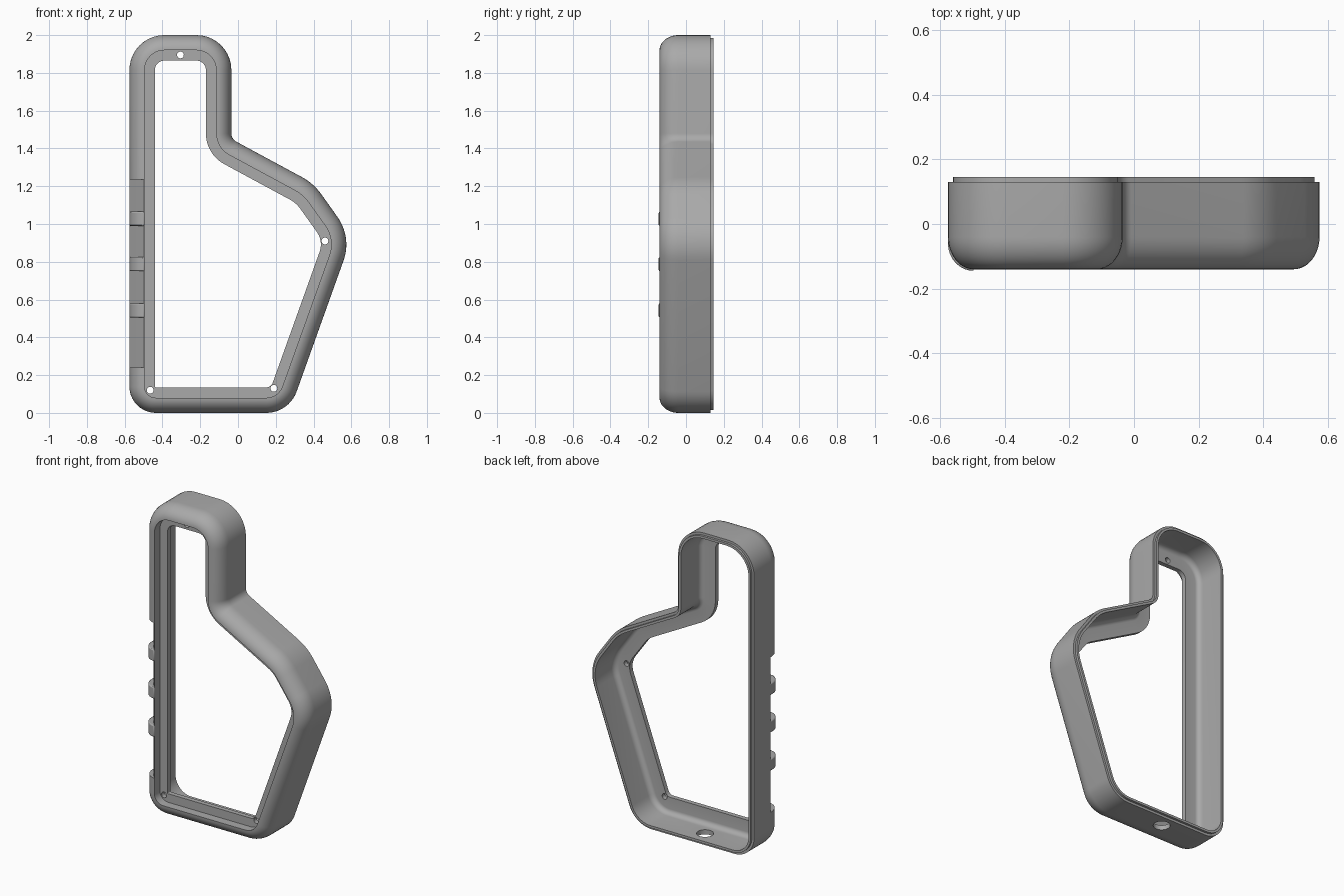
import bpy, bmesh
from math import atan2, sin, cos, tan, pi, radians
from mathutils import Vector, Matrix

cube = bpy.data.objects.get("Cube")
if cube:
    bpy.data.objects.remove(cube, do_unlink=True)

# Single grey plastic
grey = bpy.data.materials.new("grey plastic")
grey.use_nodes = True
GREY = (0.4, 0.4, 0.4, 1)
grey.diffuse_color = GREY
grey.node_tree.nodes["Principled BSDF"].inputs["Base Color"].default_value = GREY


def finish(name, bm):
    bmesh.ops.recalc_face_normals(bm, faces=bm.faces[:])
    mesh = bpy.data.meshes.new(name)
    bm.to_mesh(mesh)
    bm.free()
    mesh.materials.append(grey)
    obj = bpy.data.objects.new(name, mesh)
    bpy.context.collection.objects.link(obj)
    return obj


def activate(obj):
    bpy.ops.object.select_all(action='DESELECT')
    obj.select_set(True)
    bpy.context.view_layer.objects.active = obj


def smooth(obj):
    activate(obj)
    bpy.ops.object.shade_smooth_by_angle(angle=radians(30))


def prism(name, section, z0, z1):
    """Extrude an (x, y) section upward from z0 to z1."""
    bm = bmesh.new()
    face = bm.faces.new([bm.verts.new((x, y, z0)) for x, y in section])
    ext = bmesh.ops.extrude_face_region(bm, geom=[face])
    verts = [g for g in ext["geom"] if isinstance(g, bmesh.types.BMVert)]
    bmesh.ops.translate(bm, verts=verts, vec=(0, 0, z1 - z0))
    return finish(name, bm)


def cylinder(name, centre, radius, depth, rot_x):
    bm = bmesh.new()
    matrix = Matrix.Translation(centre) @ Matrix.Rotation(rot_x, 4, 'X')
    bmesh.ops.create_cone(bm, cap_ends=True, segments=24, radius1=radius,
                          radius2=radius, depth=depth, matrix=matrix)
    return finish(name, bm)


def cut(obj, cutter):
    cutter.hide_render = True
    mod = obj.modifiers.new("cut", 'BOOLEAN')
    mod.operation = 'DIFFERENCE'
    mod.solver = 'EXACT'
    mod.object = cutter
    activate(obj)
    bpy.ops.object.modifier_apply(modifier=mod.name)
    bpy.data.objects.remove(cutter, do_unlink=True)


def rounded_outline(corners, steps=10):
    """Fillet each (x, z, radius) corner; return points with inward normals."""
    result = []
    n = len(corners)
    for i, (x, z, r) in enumerate(corners):
        p = Vector((x, z))
        d0 = p - Vector(corners[i - 1][:2])
        d1 = Vector(corners[(i + 1) % n][:2]) - p
        a0 = atan2(d0.y, d0.x)
        turn = (atan2(d1.y, d1.x) - a0 + pi) % (2 * pi) - pi
        signed = r if turn > 0 else -r
        start = p - d0.normalized() * r * tan(abs(turn) / 2)
        centre = start + signed * Vector((-sin(a0), cos(a0)))
        for k in range(steps + 1):
            a = a0 + turn * k / steps
            normal = Vector((-sin(a), cos(a)))
            result.append((centre - signed * normal, normal))
    return result


def quarter(cx, cy, rx, ry, steps):
    """Quarter ellipse from the side round to the front."""
    return [(cx - rx * cos(pi / 2 * k / steps), cy - ry * sin(pi / 2 * k / steps))
            for k in range(steps + 1)]


# Frame: wall section (inset, y) swept round the filleted outline
outline = rounded_outline([
    (-0.575, 0, 0.14), (0.27, 0, 0.17), (0.603, 0.93, 0.25), (0.40, 1.215, 0.3),
    (-0.035, 1.45, 0.05), (-0.035, 2, 0.185), (-0.575, 2, 0.185)])
outer = quarter(0.08, -0.04, 0.08, 0.10, 10)
inner = quarter(0.06, -0.02, 0.03, 0.035, 6)
section = [(0, 0.13)] + outer + [(0.08, -0.085), (0.135, -0.085), (0.135, -0.055)]
section += inner[::-1] + [(0.03, 0.145), (0.015, 0.145), (0.015, 0.13)]

bm = bmesh.new()
rings = []
for p, normal in outline:
    points = [(p + normal * d, y) for d, y in section]
    rings.append([bm.verts.new((q.x, y, q.y)) for q, y in points])
for i, ring in enumerate(rings):
    after = rings[(i + 1) % len(rings)]
    for j in range(len(section)):
        k = (j + 1) % len(section)
        bm.faces.new((ring[j], ring[k], after[k], after[j]))
frame = finish("frame", bm)

# Shallow grip recess along the front edge of the straight side
cut(frame, prism("grip_cutter", [
    (-0.62, -0.035), (-0.576, -0.035), (-0.545, -0.08), (-0.498, -0.14),
    (-0.498, -0.2), (-0.62, -0.2)], 0.24, 1.235))

# Screw holes in the ledge and a cable hole in the base
for x, z in [(-0.305, 1.895), (0.46, 0.91), (0.19, 0.13), (-0.465, 0.12)]:
    cut(frame, cylinder("screw_cutter", (x, -0.07, z), 0.018, 0.08, pi / 2))
cut(frame, cylinder("cable_cutter", (-0.17, 0.05, 0.01), 0.05, 0.1, 0))
smooth(frame)

# Finger ridges across the grip recess
ridge = quarter(-0.495, -0.06, 0.08, 0.085, 8)
ridge = [(-0.575, -0.03)] + ridge + [(-0.495, -0.11), (-0.55, -0.03)]
for i, z in enumerate((0.505, 0.75, 0.99)):
    bump = prism(f"finger_ridge_{i + 1}", ridge, z, z + 0.075)
    bevel = bump.modifiers.new("soft edge", 'BEVEL')
    bevel.width = 0.006
    bevel.segments = 2
    bevel.limit_method = 'ANGLE'
    bevel.angle_limit = radians(50)
    smooth(bump)
